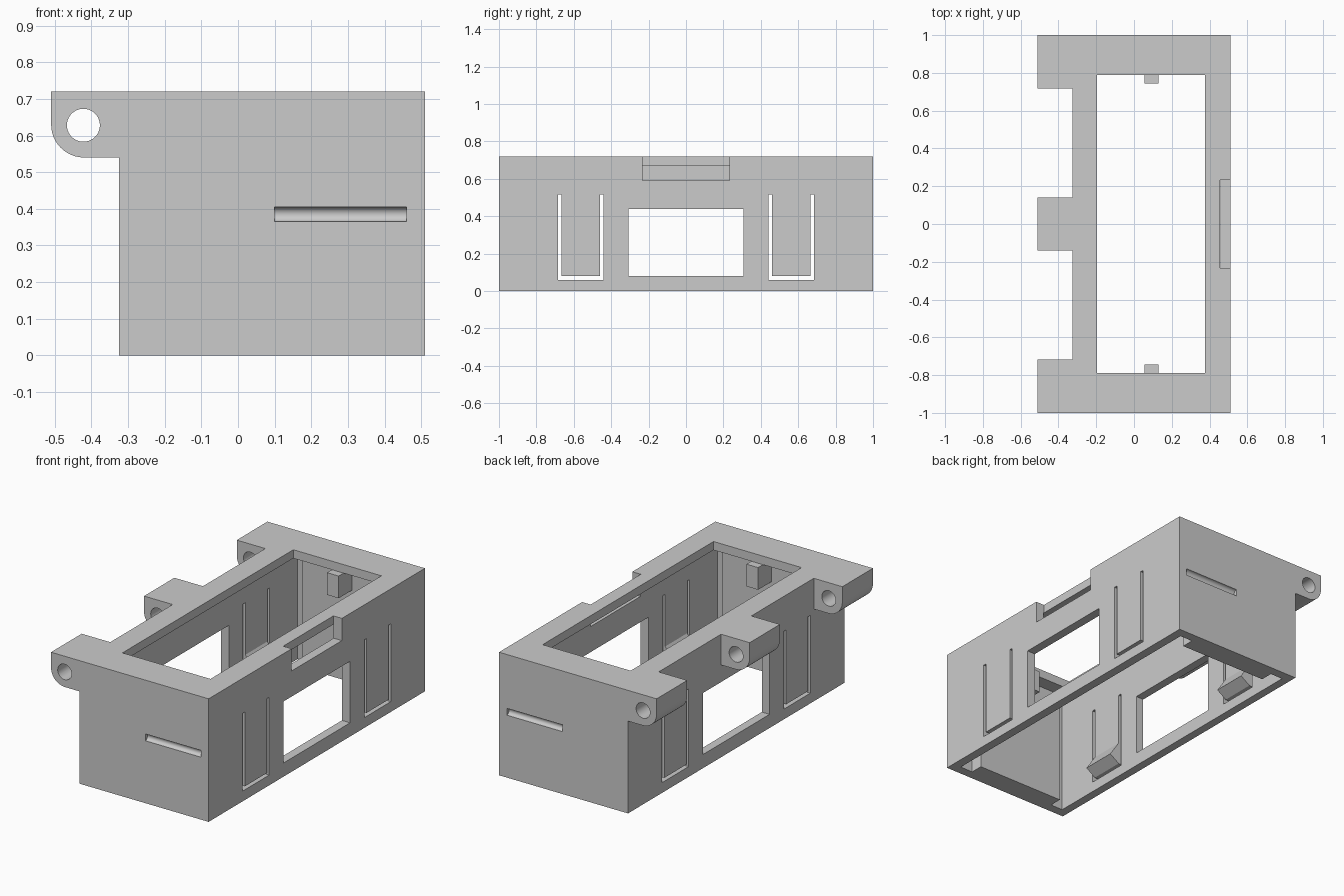
import bpy, bmesh, math
from mathutils import Matrix, Vector

if "Cube" in bpy.data.objects:
    bpy.data.objects.remove(bpy.data.objects["Cube"], do_unlink=True)

grey = bpy.data.materials.new("light_grey")
grey.use_nodes = True
COLOUR = (0.6, 0.6, 0.6, 1)
grey.diffuse_color = COLOUR
grey.node_tree.nodes["Principled BSDF"].inputs["Base Color"].default_value = COLOUR


def finish(bm, name):
    bmesh.ops.recalc_face_normals(bm, faces=bm.faces)
    mesh = bpy.data.meshes.new(name)
    bm.to_mesh(mesh)
    bm.free()
    mesh.materials.append(grey)
    ob = bpy.data.objects.new(name, mesh)
    bpy.context.collection.objects.link(ob)
    return ob


def box(name, x, y, z):
    bm = bmesh.new()
    bmesh.ops.create_cube(bm, size=1)
    for v in bm.verts:
        v.co = [(lo + hi) / 2 + c * (hi - lo) for c, (lo, hi) in zip(v.co, (x, y, z))]
    return finish(bm, name)


def prism(name, points, y0, y1):
    """Extrude an (x, z) profile along y."""
    bm = bmesh.new()
    face = bm.faces.new([bm.verts.new((px, y0, pz)) for px, pz in points])
    ext = bmesh.ops.extrude_face_region(bm, geom=[face])
    for v in ext["geom"]:
        if isinstance(v, bmesh.types.BMVert):
            v.co.y = y1
    return finish(bm, name)


def rod(name, centre, radius, length, axis):
    bm = bmesh.new()
    turn = Vector((0, 0, 1)).rotation_difference(Vector(axis)).to_matrix().to_4x4()
    bmesh.ops.create_cone(bm, cap_ends=True, segments=40, radius1=radius, radius2=radius,
                          depth=length, matrix=Matrix.Translation(centre) @ turn)
    return finish(bm, name)


def cut(target, cutter):
    cutter.hide_render = True
    mod = target.modifiers.new("cut", "BOOLEAN")
    mod.object, mod.operation, mod.solver = cutter, "DIFFERENCE", "EXACT"
    bpy.context.view_layer.objects.active = target
    bpy.ops.object.modifier_apply(modifier=mod.name)
    bpy.data.objects.remove(cutter, do_unlink=True)


# Overall size, wall and lip
LEFT, SIDE, RIGHT, TOP = -0.51, -0.325, 0.51, 0.72
IN_X, IN_Y, LIP = (-0.275, 0.457), 0.945, 0.67
OPEN_X, OPEN_Y = (-0.195, 0.375), 0.79

# Housing section with the rounded hinge lug along one top edge
R = 0.09
arc = [(LEFT + R - R * math.cos(a), 0.54 + R - R * math.sin(a))
       for a in (i * math.pi / 24 for i in range(13))]
profile = [(SIDE, 0), (RIGHT, 0), (RIGHT, TOP), (LEFT, TOP)] + arc + [(SIDE, 0.54)]
housing = prism("housing", profile, -1, 1)

# Gaps between the lugs and the hinge pin hole
for y in ((-0.717, -0.14), (0.14, 0.717)):
    cut(housing, box("lug_gap", (-0.7, SIDE), y, (0.5, 0.8)))
cut(housing, rod("pin_hole", (-0.422, 0, 0.628), 0.045, 2.4, (0, 1, 0)))

# Cavity open at the bottom, and the smaller opening in the top
cut(housing, box("cavity", IN_X, (-IN_Y, IN_Y), (-0.1, LIP)))
cut(housing, box("top_opening", OPEN_X, (-OPEN_Y, OPEN_Y), (0.5, 0.9)))

# Windows and U-shaped slots through both long walls
THROUGH = (-0.7, 0.7)
cut(housing, box("window", THROUGH, (-0.308, 0.308), (0.08, 0.44)))
for s in (-1, 1):
    for a, b, top in ((0.44, 0.46, 0.515), (0.665, 0.685, 0.515), (0.45, 0.675, 0.08)):
        cut(housing, box("slot", THROUGH, sorted((s * a, s * b)), (0.06, top)))

# Latch notch and the round grooves on the ends
cut(housing, box("latch_notch", (0.455, 0.6), (-0.232, 0.232), (0.59, 0.8)))
for s in (-1, 1):
    cut(housing, rod("groove", (0.28, s, 0.385), 0.02, 0.36, (1, 0, 0)))

bpy.ops.object.select_all(action="DESELECT")
housing.select_set(True)
bpy.context.view_layer.objects.active = housing
bpy.ops.object.shade_smooth_by_angle(angle=math.radians(30))

# Thick pads on the inside of the ends, with a small tab on each
for s, end in ((-1, "front"), (1, "back")):
    box(end + "_pad", OPEN_X, sorted((s * 0.87, s * (IN_Y + 0.01))), (0, LIP + 0.01))
    box(end + "_tab", (0.055, 0.13), sorted((s * 0.745, s * 0.88)), (0.54, LIP))

# Wedge catches on the inside of the spring flaps
for s, end in ((-1, "front"), (1, "back")):
    for wall, d, side in ((IN_X[0], 1, "right"), (IN_X[1], -1, "left")):
        pts = [(wall - d * 0.01, 0.08), (wall, 0.08), (wall + d * 0.06, 0.12),
               (wall, 0.21), (wall - d * 0.01, 0.21)]
        prism(f"{end}_{side}_catch", pts, s * 0.46, s * 0.665)
